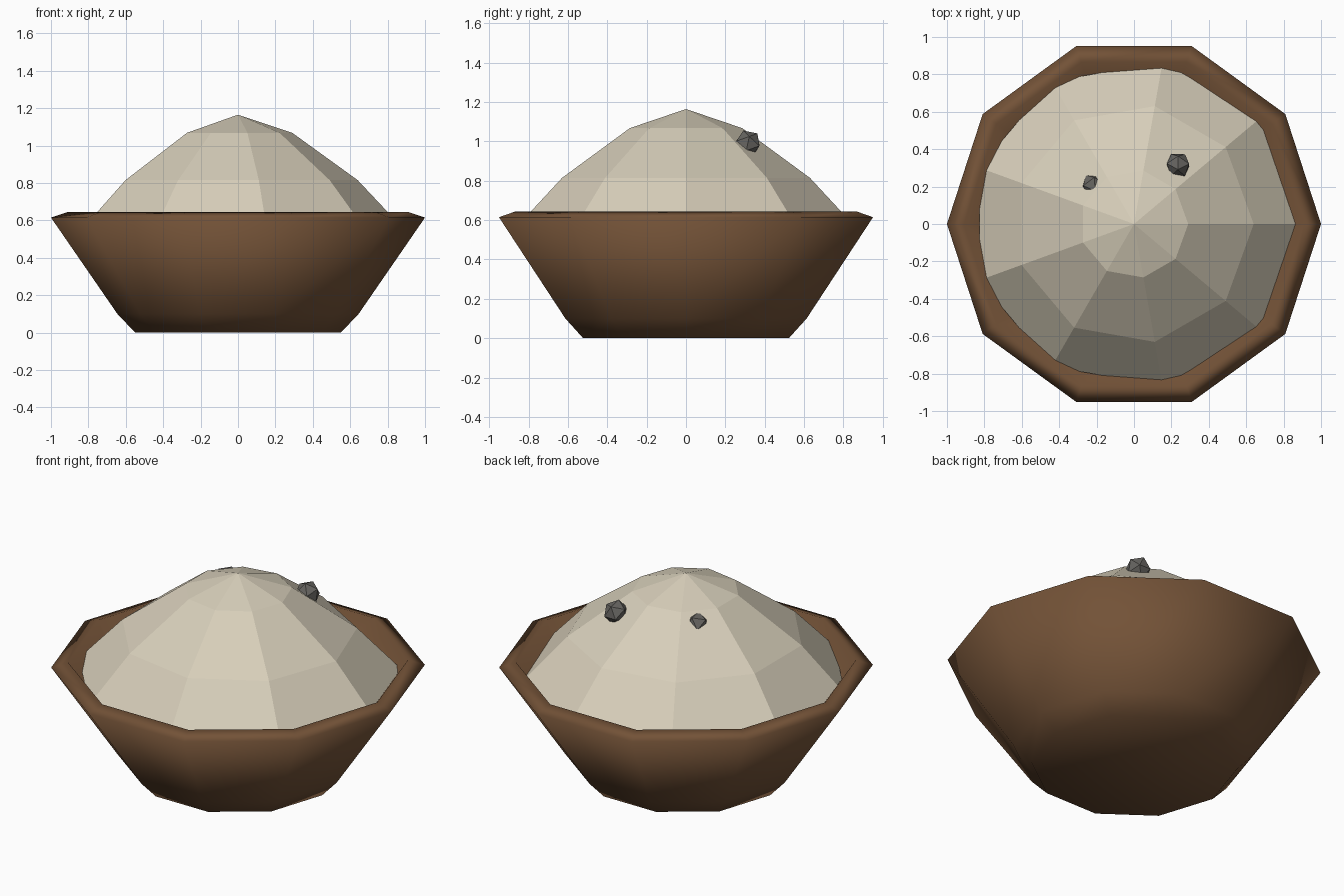
import bpy, bmesh, math
from mathutils import Vector, Matrix

cube = bpy.data.objects.get("Cube")
if cube:
    bpy.data.objects.remove(cube, do_unlink=True)


def material(name, rgb):
    mat = bpy.data.materials.new(name)
    mat.use_nodes = True
    mat.diffuse_color = (*rgb, 1)
    mat.node_tree.nodes["Principled BSDF"].inputs["Base Color"].default_value = (*rgb, 1)
    return mat


def finish(name, bm, mat, smooth=False):
    bmesh.ops.recalc_face_normals(bm, faces=bm.faces)
    for face in bm.faces:
        face.smooth = smooth
    mesh = bpy.data.meshes.new(name)
    bm.to_mesh(mesh)
    bm.free()
    mesh.materials.append(mat)
    obj = bpy.data.objects.new(name, mesh)
    bpy.context.collection.objects.link(obj)
    return obj


def lathe(name, profile, sides, mat, smooth=False):
    """Turn a (radius, height) profile into a polygonal solid; radius 0 is a pole."""
    bm = bmesh.new()
    rings = []
    for r, z in profile:
        count = sides if r else 1
        rings.append([bm.verts.new((r * math.cos(math.tau * i / sides),
                                    r * math.sin(math.tau * i / sides), z))
                      for i in range(count)])
    for a, b in zip(rings, rings[1:]):
        for i in range(sides):
            j = (i + 1) % sides
            quad = [a[i % len(a)], a[j % len(a)], b[j % len(b)], b[i % len(b)]]
            bm.faces.new(list(dict.fromkeys(quad)))
    for ring in (rings[0], rings[-1]):
        if len(ring) > 1:
            bm.faces.new(ring)
    return finish(name, bm, mat, smooth)


wood = material("brown wood", (0.17, 0.084, 0.038))
flour = material("pale flour", (0.68, 0.62, 0.49))
stone = material("dark grey", (0.13, 0.125, 0.115))

# Ten-sided bowl with thick walls and a softly shaded rim
lathe("bowl", [(0.55, 0), (0.645, 0.1), (1, 0.615), (0.91, 0.645),
               (0.56, 0.14), (0.5, 0.09)], 10, wood, smooth=True)

# Nine-sided heap, its skirt hidden in the bowl wall
lathe("flour_heap", [(0, 1.165), (0.29, 1.068), (0.64, 0.815), (0.88, 0.56),
                     (0.6, 0.3)], 9, flour)

# Lump resting on the heap
bm = bmesh.new()
bmesh.ops.create_icosphere(bm, subdivisions=1, radius=0.07,
                           matrix=Matrix.Translation((0.235, 0.315, 0.99))
                           @ Matrix.Rotation(0.35, 4, "X") @ Matrix.Rotation(0.3, 4, "Z"))
finish("large_lump", bm, stone)

# Lump buried in the heap, with only one edge showing
bm = bmesh.new()
bmesh.ops.create_icosphere(bm, subdivisions=1, radius=0.07)
bm.edges.ensure_lookup_table()
a, b = (v.co.copy() for v in bm.edges[0].verts)
up, along = (a + b).normalized(), (b - a).normalized()
source = Matrix((along, up.cross(along), up)).transposed()
angle = math.radians(140)
normal = Vector((math.cos(angle) * 0.58, math.sin(angle) * 0.58, 0.81)).normalized()
tangent = Vector((0.85, 0.5, 0))
tangent = (tangent - normal * tangent.dot(normal)).normalized()
target = Matrix((tangent, normal.cross(tangent), normal)).transposed()
spot = Vector((-0.24, 0.225, 1.042))
bmesh.ops.transform(bm, verts=bm.verts,
                    matrix=Matrix.Translation(spot - normal * 0.055)
                    @ (target @ source.transposed()).to_4x4())
finish("buried_lump", bm, stone)
